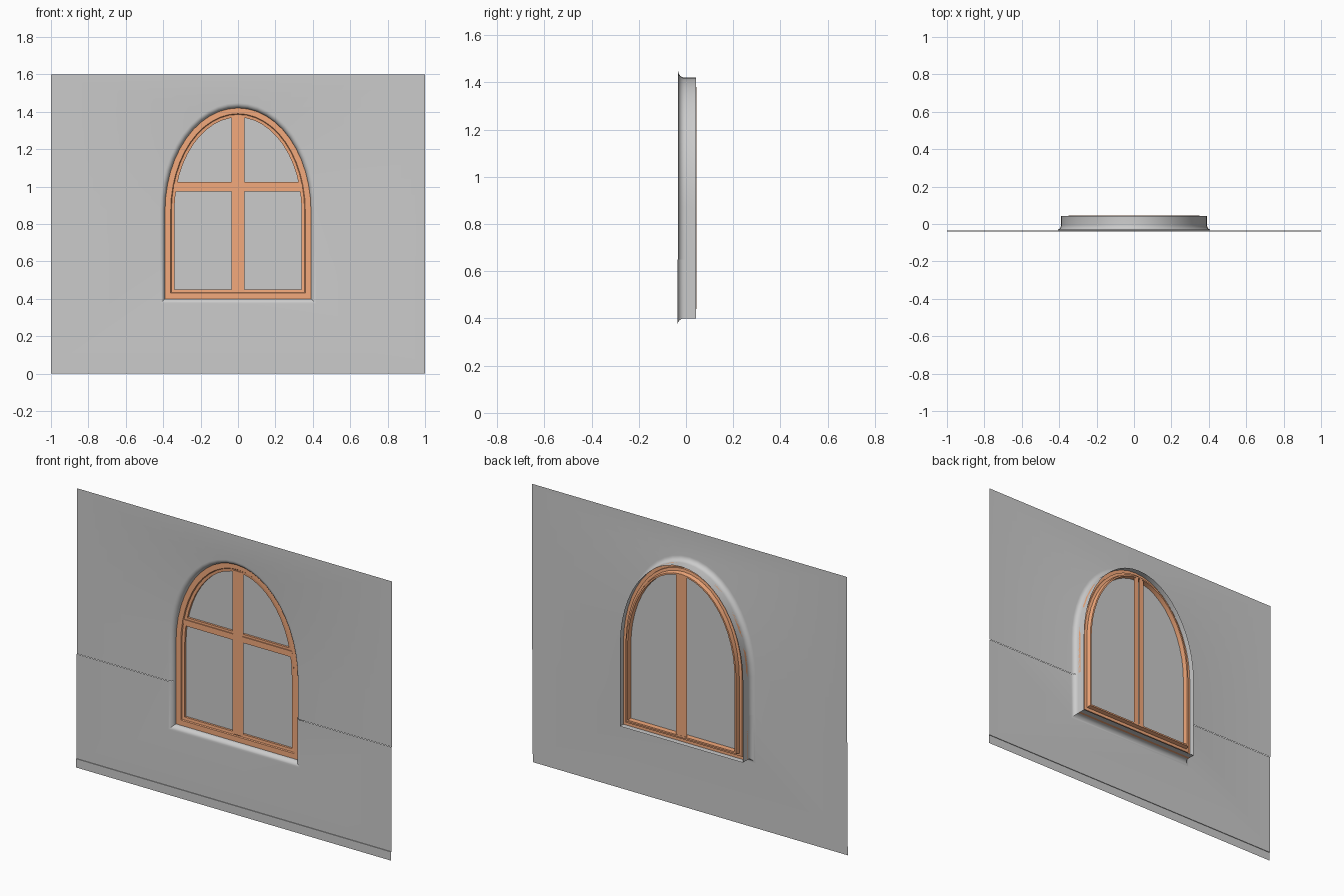
import bpy, bmesh, math

if "Cube" in bpy.data.objects:
    bpy.data.objects.remove(bpy.data.objects["Cube"])

orange = bpy.data.materials.new("painted_wood")
orange.diffuse_color = (0.9, 0.4, 0.2, 1)
orange.use_nodes = True
orange.node_tree.nodes["Principled BSDF"].inputs["Base Color"].default_value = orange.diffuse_color
HALF, SILL, SPRING, RISE, SEAM, N = 0.39, 0.40, 0.87, 0.55, 0.65, 24


def arch(off):
    return [((HALF + off) * math.cos(math.pi * k / N),
             SPRING + (RISE + off) * math.sin(math.pi * k / N)) for k in range(N + 1)]


def upper(off):
    x = HALF + off
    return [(x, SEAM)] + arch(off) + [(-x, SEAM)]


def lower(off):
    x, z = HALF + off, SILL - off
    return [(-x, SEAM), (-x, z), (x, z), (x, SEAM)]


def whole(off):
    x, z = HALF + off, SILL - off
    return [(x, z)] + arch(off) + [(-x, z)]


def loft(name, rings, closed=False, around=False, mat=None):
    """Bridge rings of (x, y, z) points with quads."""
    bm = bmesh.new()
    rows = [[bm.verts.new(p) for p in r] for r in rings]
    n = len(rows[0])
    for i in range(len(rows) if closed else len(rows) - 1):
        a, b = rows[i], rows[(i + 1) % len(rows)]
        for j in range(n if around else n - 1):
            k = (j + 1) % n
            bm.faces.new((a[j], a[k], b[k], b[j]))
    bmesh.ops.recalc_face_normals(bm, faces=bm.faces[:])
    return finish(name, bm, mat)


def finish(name, bm, mat=None):
    me = bpy.data.meshes.new(name)
    bm.to_mesh(me)
    bm.free()
    ob = bpy.data.objects.new(name, me)
    bpy.context.collection.objects.link(ob)
    if mat:
        me.materials.append(mat)
    bpy.ops.object.select_all(action='DESELECT')
    ob.select_set(True)
    bpy.context.view_layer.objects.active = ob
    bpy.ops.object.shade_smooth_by_angle(angle=math.radians(30))
    return ob


def box(name, x0, x1, y0, y1, z0, z1):
    return loft(name, [[(x, y0, z0), (x, y1, z0), (x, y1, z1), (x, y0, z1)]
                       for x in (x0, x1)], around=True, mat=orange)


def at(points, y):
    return [(x, y, z) for x, z in points]


# Reveal profile: straight at the back, rounded flare into the wall
R = 0.028
reveal = [(0, 0.042)] + [(R * (1 - math.cos(t)), -0.005 - R * math.sin(t))
                         for t in [math.pi / 2 * i / 6 for i in range(7)]]

# Upper wall with arched reveal
third = N // 3
border = [(1, SEAM)]
for k in range(N + 1):
    if k <= third:
        border.append((1, SPRING + (1.6 - SPRING) * k / third))
    elif k <= 2 * third:
        border.append((1 - 2 * (k - third) / third, 1.6))
    else:
        border.append((-1, 1.6 - (1.6 - SPRING) * (k - 2 * third) / third))
border.append((-1, SEAM))
loft("upper_wall", [at(upper(o), y) for o, y in reveal] + [at(border, -0.033)])

# Lower wall, slightly proud of the upper one
step = 0.003
edge = [(-1, SEAM), (-1, 0.05), (1, 0.05), (1, SEAM)]
loft("lower_wall", [at(lower(o), y - (step if y < 0 else 0)) for o, y in reveal]
     + [at(edge, -0.033 - step)])

# Base strip along the floor
loft("base_strip", [[(-1, y, z), (1, y, z)] for y, z in
                    ((-0.036, 0.05), (-0.040, 0.05), (-0.040, 0.0))])

# Arched window frame with stepped section
section = [(0, -0.005), (-0.03, -0.005), (-0.034, 0.0), (-0.05, 0.002),
           (-0.05, 0.045), (-0.041, 0.045), (-0.036, 0.022), (-0.02, 0.020),
           (-0.02, 0.010), (0, 0.010)]
loft("window_frame", [at(whole(o), y) for o, y in section],
     closed=True, around=True, mat=orange)

# Centre stiles and glazing bars, one per sash
for side, s in (("left", -1), ("right", 1)):
    def span(a, b):
        return sorted((s * a, s * b))
    box(side + "_stile", *span(0.002, 0.035), -0.001, 0.040, 0.44, 1.377)
    box(side + "_stile_back", *span(0.004, 0.022), 0.040, 0.045, 0.44, 1.377)
    box(side + "_glazing_bar", *span(0.03, 0.35), 0.001, 0.013, 0.975, 1.025)
    box(side + "_bar_ridge", *span(0.03, 0.345), -0.004, 0.001, 0.988, 1.012)

# Cover strip over the meeting stiles
box("cover_strip", -0.018, 0.018, -0.006, -0.001, 0.44, 1.38)

# Glass sheet behind the bars
bm = bmesh.new()
bm.faces.new([bm.verts.new(p) for p in at(whole(-0.03), 0.014)])
finish("glass", bm)
